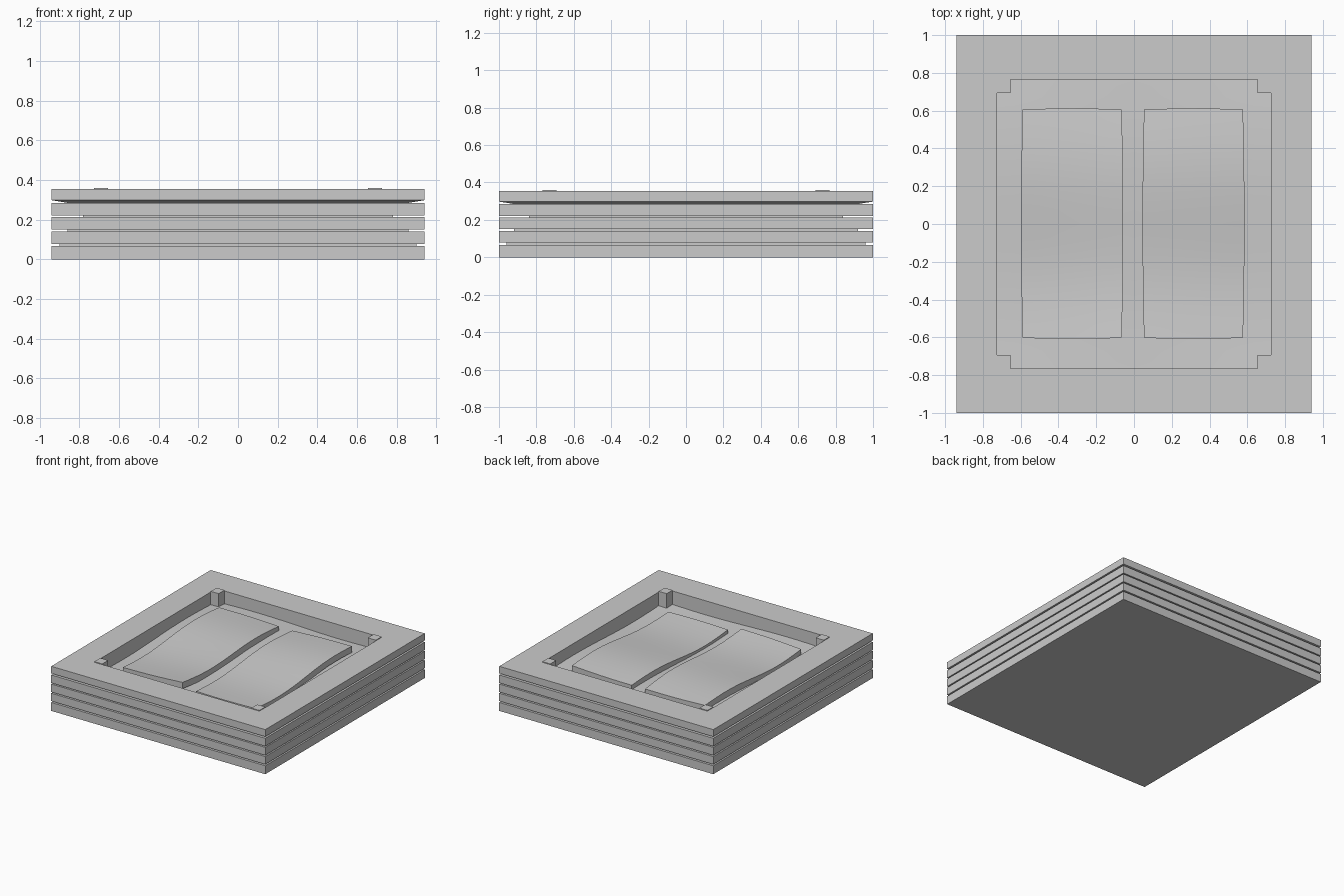
import bpy, bmesh
from math import sin, pi

if "Cube" in bpy.data.objects:
    bpy.data.objects.remove(bpy.data.objects["Cube"])

X, Y = 0.94, 1.0          # outer half sizes
IX, IY = 0.725, 0.765     # recess half sizes


def finish(bm, name):
    bmesh.ops.recalc_face_normals(bm, faces=bm.faces)
    me = bpy.data.meshes.new(name)
    bm.to_mesh(me)
    bm.free()
    ob = bpy.data.objects.new(name, me)
    bpy.context.collection.objects.link(ob)
    return ob


def box(name, x0, x1, y0, y1, z0, z1):
    bm = bmesh.new()
    bmesh.ops.create_cube(bm, size=1)
    for v in bm.verts:
        v.co = ((x0 + x1) / 2 + v.co.x * (x1 - x0),
                (y0 + y1) / 2 + v.co.y * (y1 - y0),
                (z0 + z1) / 2 + v.co.z * (z1 - z0))
    return finish(bm, name)


def frame(name, profile):
    """Rectangular ring swept from a closed (half_x, half_y, z) profile."""
    bm = bmesh.new()
    rings = [[bm.verts.new((sx * hx, sy * hy, z))
              for sx, sy in ((-1, -1), (1, -1), (1, 1), (-1, 1))]
             for hx, hy, z in profile]
    for i, a in enumerate(rings):
        b = rings[(i + 1) % len(rings)]
        for k in range(4):
            n = (k + 1) % 4
            bm.faces.new((a[k], a[n], b[n], b[k]))
    return finish(bm, name)


def wavy_slab(name, x0, x1, y0, y1, height, thick, nx=6, ny=16, bow=0.0):
    """Closed slab whose top follows height(u, v) and edges bow slightly."""
    bm = bmesh.new()
    layers = []
    for dz in (0, -thick):
        rows = []
        for j in range(ny + 1):
            v = j / ny
            row = []
            for i in range(nx + 1):
                u = i / nx
                x = x0 + (x1 - x0) * u + bow * sin(pi * v) * (2 * u - 1)
                y = y0 + (y1 - y0) * v + bow * sin(pi * u) * (2 * v - 1)
                row.append(bm.verts.new((x, y, height(u, v) + dz)))
            rows.append(row)
        layers.append(rows)
        for j in range(ny):
            for i in range(nx):
                bm.faces.new((rows[j][i], rows[j][i + 1],
                              rows[j + 1][i + 1], rows[j + 1][i]))
    t, b = layers
    rim = ([(0, i) for i in range(nx)] + [(j, nx) for j in range(ny)] +
           [(ny, i) for i in range(nx, 0, -1)] + [(j, 0) for j in range(ny, 0, -1)])
    for k, (j, i) in enumerate(rim):
        m, n = rim[(k + 1) % len(rim)]
        bm.faces.new((t[j][i], t[m][n], b[m][n], b[j][i]))
    ob = finish(bm, name)
    ob.data.shade_smooth()
    bpy.context.view_layer.objects.active = ob
    ob.select_set(True)
    bpy.ops.object.shade_smooth_by_angle(angle=0.6)
    ob.select_set(False)
    return ob


def bilinear(a, b, c, d):
    """Corner heights front-left, front-right, back-left, back-right plus wave."""
    return lambda u, v: ((a * (1 - u) + b * u) * (1 - v) +
                         (c * (1 - u) + d * u) * v - 0.018 * sin(2 * pi * v))


# Three solid lower slabs
for i, (z0, z1) in enumerate(((0, 0.067), (0.078, 0.14), (0.15, 0.213))):
    box(f"slab_{i + 1}", -X, X, -Y, Y, z0, z1)

# Recessed spacers in the gaps
for i, (inset, z0, z1) in enumerate(((0.04, 0.067, 0.078), (0.08, 0.14, 0.15),
                                     (0.16, 0.213, 0.223))):
    box(f"spacer_{i + 1}", -X + inset, X - inset, -Y + inset, Y - inset, z0, z1)

# Open frames around the recess, upper one with a tapered underside
frame("lower_frame", [(X, Y, 0.222), (X, Y, 0.285), (IX, IY, 0.285), (IX, IY, 0.222)])
frame("top_frame", [(X, Y, 0.298), (X, Y, 0.354), (IX, IY, 0.354),
                    (IX, IY, 0.285), (X - 0.08, Y - 0.08, 0.285)])

# Corner posts
for sx, px in ((-1, "left"), (1, "right")):
    for sy, py in ((-1, "front"), (1, "back")):
        cx, cy = sx * 0.69, sy * 0.73
        box(f"{py}_{px}_post", cx - 0.035, cx + 0.035, cy - 0.037, cy + 0.037, 0.213, 0.36)

# Rumpled recess floor and the two curved cushions
wavy_slab("recess_floor", -IX, IX, -IY, IY,
          lambda u, v: 0.25 + 0.008 * sin(2 * pi * u) - 0.012 * sin(2 * pi * v),
          0.02, 16, 16)
wavy_slab("left_cushion", -0.59, -0.065, -0.602, 0.605,
          bilinear(0.287, 0.308, 0.302, 0.292), 0.05, bow=0.008)
wavy_slab("right_cushion", 0.053, 0.577, -0.602, 0.605,
          bilinear(0.27, 0.272, 0.29, 0.306), 0.05, bow=0.008)
